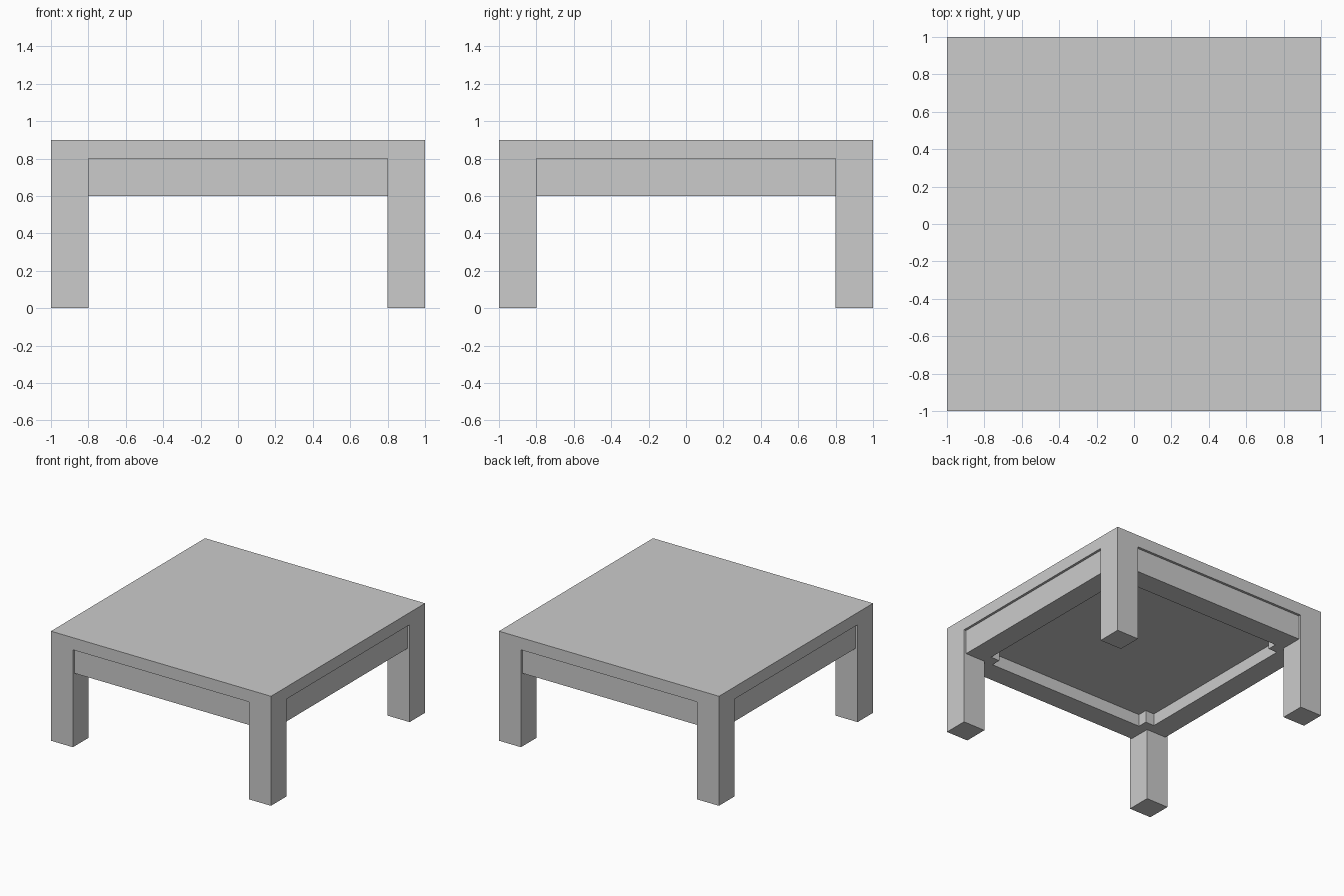
import bpy, bmesh
from math import radians
from mathutils import Matrix

if "Cube" in bpy.data.objects:
    bpy.data.objects.remove(bpy.data.objects["Cube"])


def finish(bm, name):
    mesh = bpy.data.meshes.new(name)
    bm.to_mesh(mesh)
    bm.free()
    obj = bpy.data.objects.new(name, mesh)
    bpy.context.collection.objects.link(obj)
    return obj


def box(name, lo, hi, turn=0):
    bm = bmesh.new()
    bmesh.ops.create_cube(bm, size=1)
    for v in bm.verts:
        v.co = [(a + b) / 2 + c * (b - a) for a, b, c in zip(lo, hi, v.co)]
    bm.transform(Matrix.Rotation(radians(turn), 4, 'Z'))
    return finish(bm, name)


def extrude(bm, faces, dz):
    geom = bmesh.ops.extrude_face_region(bm, geom=faces)["geom"]
    verts = [g for g in geom if isinstance(g, bmesh.types.BMVert)]
    bmesh.ops.translate(bm, verts=verts, vec=(0, 0, dz))


# Table top with four flush corner legs, grown from a 3 x 3 grid
bm = bmesh.new()
bmesh.ops.create_grid(bm, x_segments=3, y_segments=3, size=1)
for v in bm.verts:
    for i in (0, 1):
        if abs(v.co[i]) < 0.9:
            v.co[i] = 0.8 if v.co[i] > 0 else -0.8
    v.co.z = 0.8
under = list(bm.faces)
corners = [f for f in under if all(abs(c) > 0.85 for c in f.calc_center_median().xy)]
slab = bmesh.ops.duplicate(bm, geom=under)["geom"]
bmesh.ops.translate(bm, verts=[g for g in slab if isinstance(g, bmesh.types.BMVert)],
                    vec=(0, 0, 0.1))
bmesh.ops.bridge_loops(bm, edges=[e for e in bm.edges if e.is_boundary])
for f in corners:
    extrude(bm, [f], -0.8)
    if f.is_valid and abs(f.calc_center_median().z - 0.8) < 0.01:
        bm.faces.remove(f)
bmesh.ops.recalc_face_normals(bm, faces=bm.faces)
bmesh.ops.dissolve_limit(bm, angle_limit=radians(1), verts=bm.verts, edges=bm.edges)
finish(bm, "top_and_legs")

# Slightly recessed aprons between the legs, with inner corner blocks
for i, side in enumerate(("front", "right", "back", "left")):
    box(side + "_apron", (-0.8, -0.98, 0.6), (0.8, -0.8, 0.8), 90 * i)
    box(side + "_corner_block", (-0.8, -0.8, 0.6), (-0.72, -0.72, 0.8), 90 * i)

# Inner panel under the top
box("inner_panel", (-0.8, -0.8, 0.7), (0.8, 0.8, 0.8))
